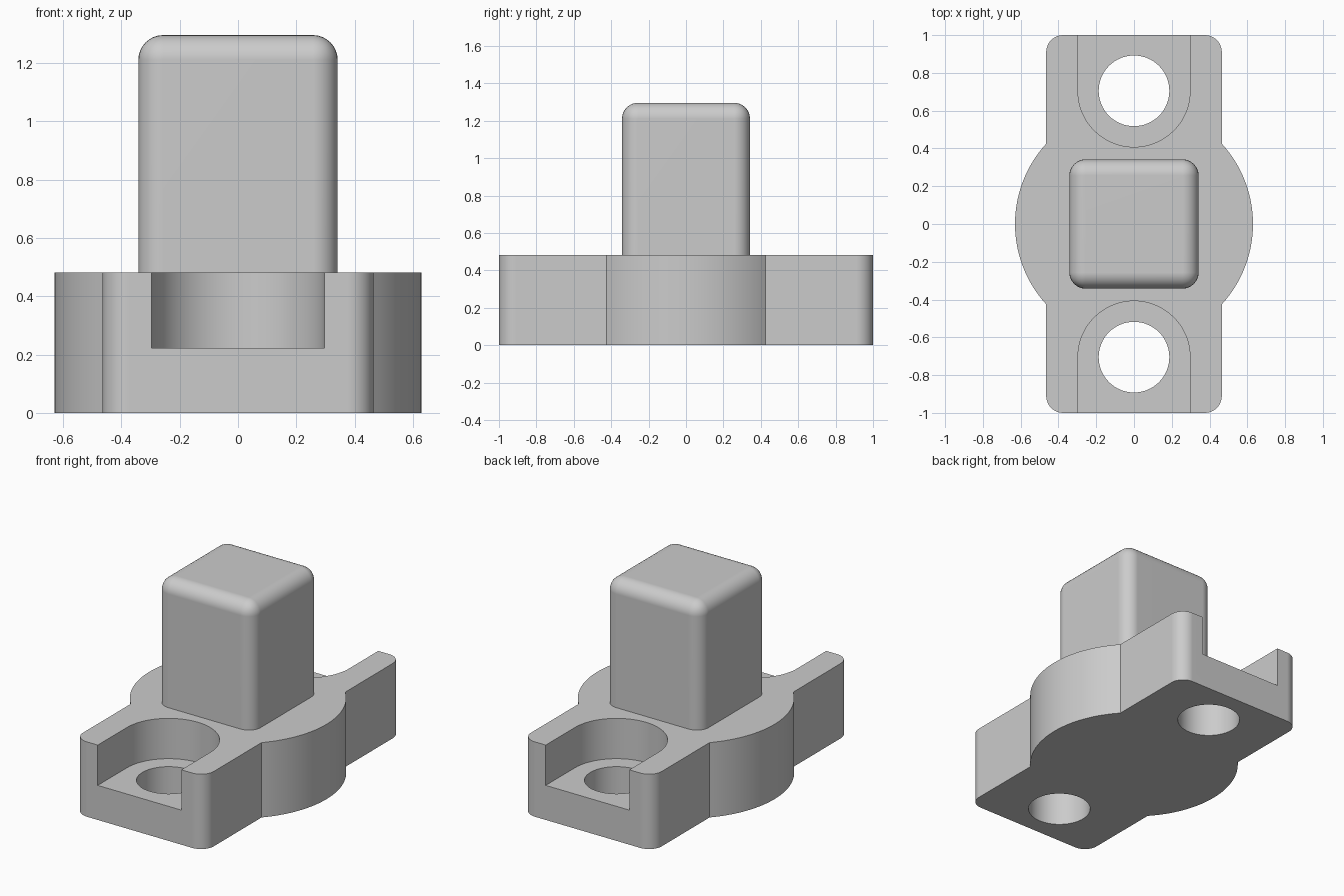
import bpy
import bmesh
from math import acos, cos, sin, pi, radians

cube = bpy.data.objects.get("Cube")
if cube:
    bpy.data.objects.remove(cube, do_unlink=True)

# Main dimensions
HALF_W, HALF_L, CORNER, HUB_R = 0.465, 1.0, 0.09, 0.63
BASE_H, POCKET_Z = 0.481, 0.222
HOLE_Y, HOLE_R, POCKET_R = 0.705, 0.187, 0.297
POST_HALF, POST_TOP, POST_ROUND = 0.342, 1.296, 0.085

grey = bpy.data.materials.new("plain_grey")
grey.use_nodes = True
grey.diffuse_color = (0.6, 0.6, 0.6, 1)
grey.node_tree.nodes["Principled BSDF"].inputs["Base Color"].default_value = (0.6, 0.6, 0.6, 1)


def arc(cx, cy, r, start, end, steps):
    angles = [start + (end - start) * i / steps for i in range(steps + 1)]
    return [(cx + r * cos(a), cy + r * sin(a)) for a in angles]


def to_object(name, bm):
    bmesh.ops.recalc_face_normals(bm, faces=bm.faces)
    mesh = bpy.data.meshes.new(name)
    bm.to_mesh(mesh)
    bm.free()
    mesh.materials.append(grey)
    obj = bpy.data.objects.new(name, mesh)
    bpy.context.collection.objects.link(obj)
    return obj


def prism(name, outline, z0, z1):
    bm = bmesh.new()
    face = bm.faces.new([bm.verts.new((x, y, z0)) for x, y in outline])
    top = bmesh.ops.extrude_face_region(bm, geom=[face])["geom"]
    verts = [v for v in top if isinstance(v, bmesh.types.BMVert)]
    bmesh.ops.translate(bm, verts=verts, vec=(0, 0, z1 - z0))
    return to_object(name, bm)


def combine(target, tool, operation):
    mod = target.modifiers.new(tool.name, "BOOLEAN")
    mod.operation, mod.solver, mod.object = operation, "EXACT", tool
    bpy.context.view_layer.update()
    graph = bpy.context.evaluated_depsgraph_get()
    result = bpy.data.meshes.new_from_object(target.evaluated_get(graph))
    target.modifiers.clear()
    target.data = result
    bpy.data.objects.remove(tool, do_unlink=True)


# Flange: rounded bar merged with a round hub
hub_angle = acos(HALF_W / HUB_R)
cx, cy = HALF_W - CORNER, HALF_L - CORNER
outline = []
for side in (0, 1):
    turn = side * pi
    s = 1 - 2 * side
    outline += arc(0, 0, HUB_R, turn - hub_angle, turn + hub_angle, 32)
    outline += arc(s * cx, s * cy, CORNER, turn, turn + pi / 2, 10)
    outline += arc(-s * cx, s * cy, CORNER, turn + pi / 2, turn + pi, 10)
body = prism("mounting_flange_with_post", outline, 0, BASE_H)

# Open-ended screw pockets and through holes at both ends
for s in (-1, 1):
    slot = [(x, s * y) for x, y in arc(0, HOLE_Y, POCKET_R, pi, 2 * pi, 40)]
    slot += [(POCKET_R, s * 1.2), (-POCKET_R, s * 1.2)]
    combine(body, prism("pocket_cutter", slot, POCKET_Z, 1), "DIFFERENCE")
    circle = arc(0, s * HOLE_Y, HOLE_R, 0, 2 * pi, 64)[:-1]
    combine(body, prism("hole_cutter", circle, -0.2, 1), "DIFFERENCE")

# Square post, rounded on its upright and top edges
bm = bmesh.new()
bmesh.ops.create_cube(bm, size=1)
post_bottom = BASE_H - 0.15
for v in bm.verts:
    v.co.x *= 2 * POST_HALF
    v.co.y *= 2 * POST_HALF
    v.co.z = POST_TOP if v.co.z > 0 else post_bottom
edges = [e for e in bm.edges if max(v.co.z for v in e.verts) > BASE_H]
bmesh.ops.bevel(bm, geom=edges, offset=POST_ROUND, segments=8, profile=0.5,
                affect="EDGES", clamp_overlap=True)
combine(body, to_object("post", bm), "UNION")

# Smooth curved walls, crisp edges
bpy.ops.object.select_all(action="DESELECT")
body.select_set(True)
bpy.context.view_layer.objects.active = body
bpy.ops.object.shade_smooth_by_angle(angle=radians(30))
weighted = body.modifiers.new("weighted_normals", "WEIGHTED_NORMAL")
weighted.keep_sharp = True
